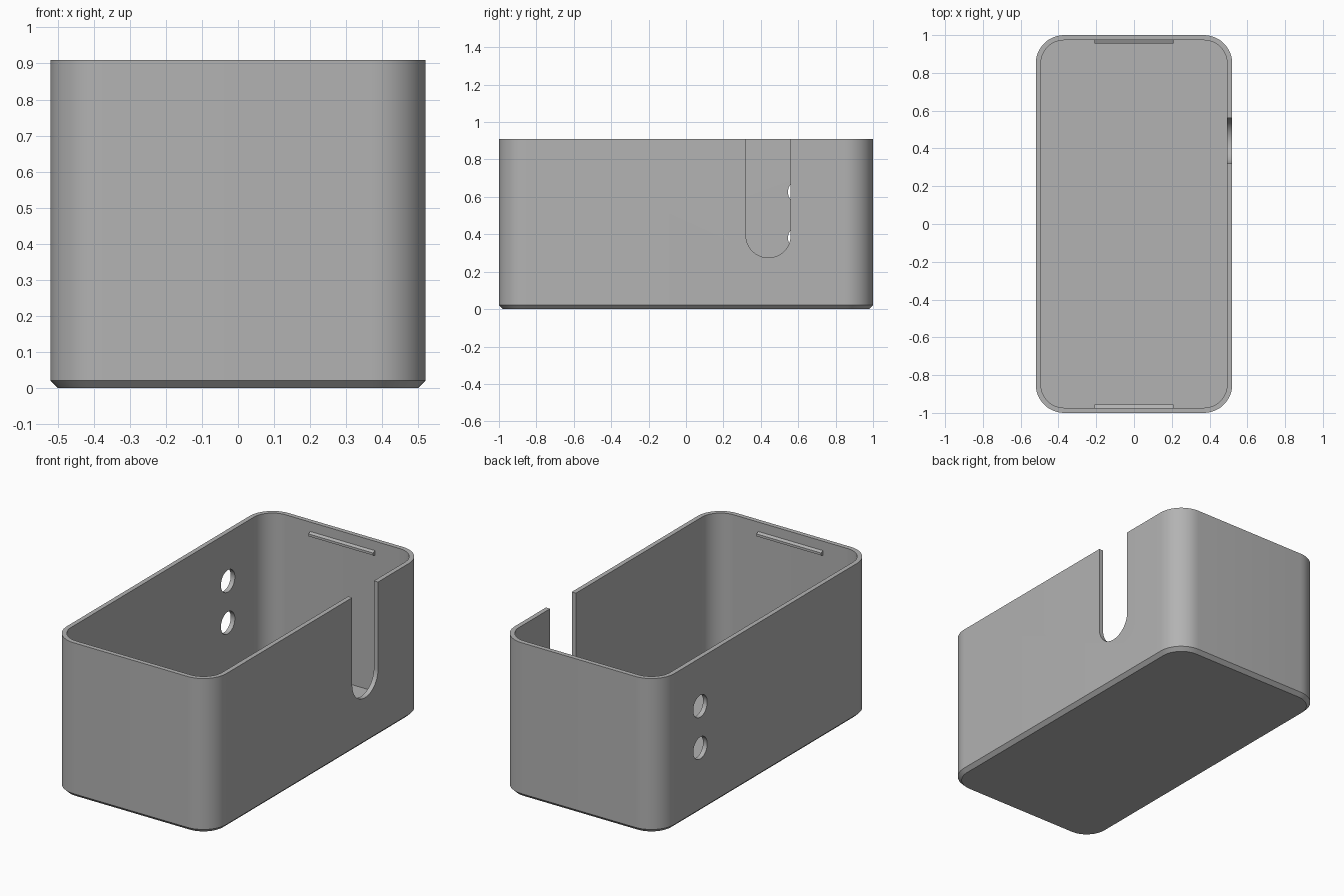
import bpy, bmesh
from math import sin, cos, pi, radians

if "Cube" in bpy.data.objects:
    bpy.data.objects.remove(bpy.data.objects["Cube"])

HX, HY, HEIGHT, RADIUS = 0.52, 1.0, 0.91, 0.15
WALL, FLOOR, CHAMFER = 0.027, 0.025, 0.021

grey = bpy.data.materials.new("plain grey")
grey.use_nodes = True
colour = (0.45, 0.45, 0.45, 1)
grey.diffuse_color = colour
grey.node_tree.nodes["Principled BSDF"].inputs["Base Color"].default_value = colour


def make_object(name, bm):
    bmesh.ops.recalc_face_normals(bm, faces=bm.faces)
    mesh = bpy.data.meshes.new(name)
    bm.to_mesh(mesh)
    bm.free()
    mesh.materials.append(grey)
    obj = bpy.data.objects.new(name, mesh)
    bpy.context.collection.objects.link(obj)
    return obj


def rounded_ring(bm, inset, z, steps=12):
    """Rounded rectangle of vertices, set in from the outer wall."""
    ring = []
    r = RADIUS - inset
    for k, (sx, sy) in enumerate([(1, 1), (-1, 1), (-1, -1), (1, -1)]):
        for i in range(steps + 1):
            a = (k + i / steps) * pi / 2
            ring.append(bm.verts.new((sx * (HX - RADIUS) + r * cos(a),
                                      sy * (HY - RADIUS) + r * sin(a), z)))
    return ring


def prism(name, outline, axis, start, end):
    """Extrude a closed outline of point pairs along x or y."""
    bm = bmesh.new()
    place = (lambda p, d: (d, *p)) if axis == "x" else (lambda p, d: (p[0], d, p[1]))
    ends = [[bm.verts.new(place(p, d)) for p in outline] for d in (start, end)]
    n = len(outline)
    for i in range(n):
        j = (i + 1) % n
        bm.faces.new((ends[0][i], ends[0][j], ends[1][j], ends[1][i]))
    for e in ends:
        bm.faces.new(e)
    return make_object(name, bm)


def arc(cy, cz, r, a0, a1, steps):
    return [(cy + r * cos(a0 + (a1 - a0) * i / steps),
             cz + r * sin(a0 + (a1 - a0) * i / steps)) for i in range(steps + 1)]


# Open tray: chamfered base, outer wall, rim, inner wall and floor
bm = bmesh.new()
rings = [rounded_ring(bm, inset, z) for inset, z in
         [(CHAMFER, 0), (0, CHAMFER), (0, HEIGHT), (WALL, HEIGHT), (WALL, FLOOR)]]
for low, high in zip(rings, rings[1:]):
    for i in range(len(low)):
        j = (i + 1) % len(low)
        bm.faces.new((low[i], low[j], high[j], high[i]))
bm.faces.new(rings[0])
bm.faces.new(rings[-1])
box = make_object("box_shell", bm)

# Cutters: round-bottomed slot in one side, two round holes in the other
slot = arc(0.44, 0.395, 0.12, pi, 2 * pi, 24) + [(0.56, 1.1), (0.32, 1.1)]
cutters = [prism("slot_cutter", slot, "x", 0.4, 0.6)]
for z in (0.38, 0.626):
    hole = arc(0.61, z, 0.065, 0, 2 * pi, 32)[:-1]
    cutters.append(prism("hole_cutter", hole, "x", -0.6, -0.4))

bpy.context.view_layer.objects.active = box
for cutter in cutters:
    cutter.hide_render = True
    mod = box.modifiers.new("cut", "BOOLEAN")
    mod.operation, mod.solver, mod.object = "DIFFERENCE", "EXACT", cutter
    bpy.ops.object.modifier_apply(modifier=mod.name)
    bpy.data.objects.remove(cutter)

bpy.ops.object.select_all(action="DESELECT")
box.select_set(True)
bpy.ops.object.shade_smooth_by_angle(angle=radians(30))

# Lid catches: small ridges inside both end walls
for name, side in (("front_catch", -1), ("back_catch", 1)):
    wall_y = side * (HY - WALL)
    profile = [(wall_y + side * 0.005, 0.823), (wall_y - side * 0.017, 0.833),
               (wall_y - side * 0.017, 0.847), (wall_y + side * 0.005, 0.857)]
    prism(name, profile, "x", -0.21, 0.21)
